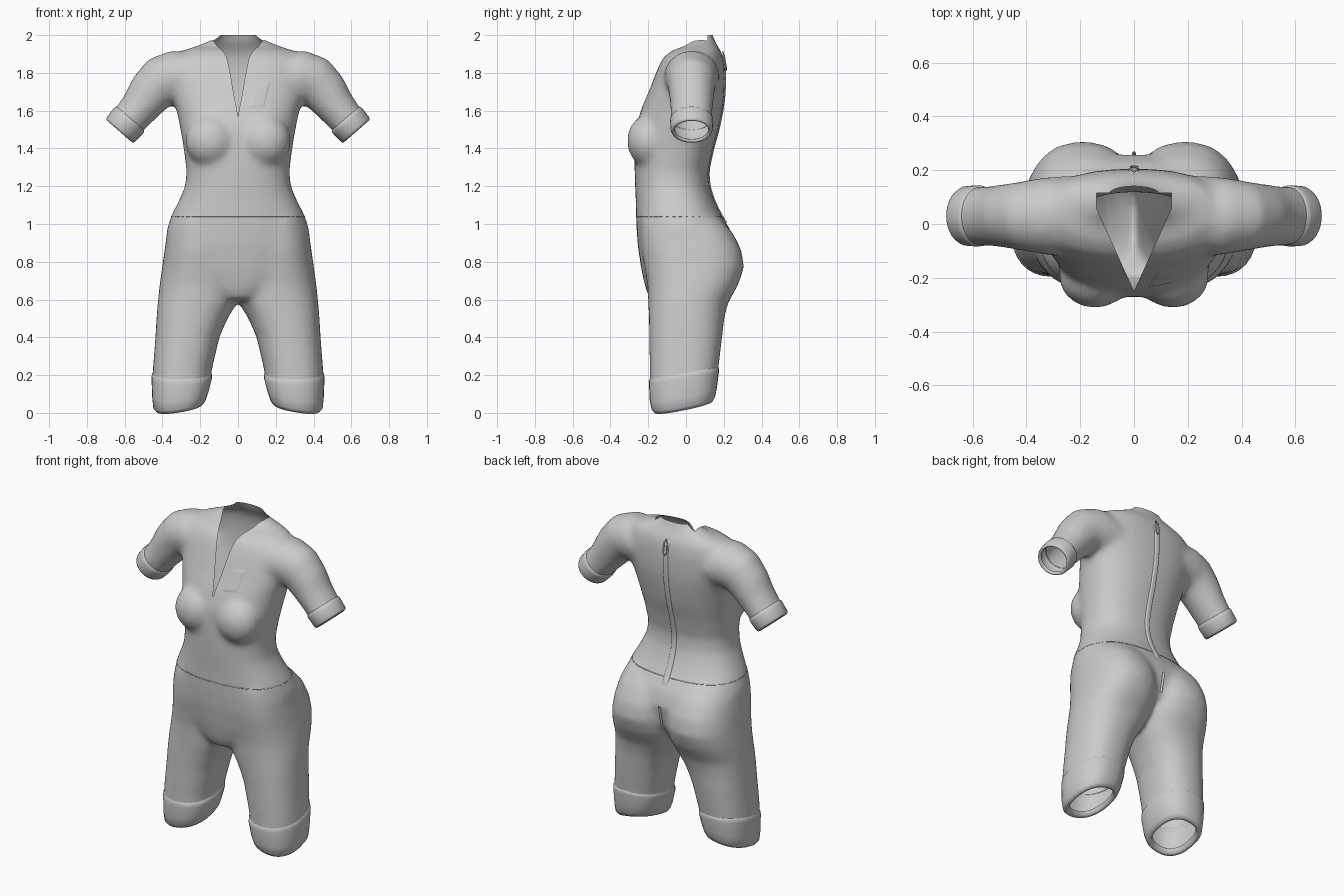
import bpy, bmesh, math
from mathutils import Vector, Matrix
from mathutils.bvhtree import BVHTree

if "Cube" in bpy.data.objects:
    bpy.data.objects.remove(bpy.data.objects["Cube"])

N = 32


def add_object(name, bm):
    me = bpy.data.meshes.new(name)
    bm.to_mesh(me)
    bm.free()
    for p in me.polygons:
        p.use_smooth = True
    ob = bpy.data.objects.new(name, me)
    bpy.context.collection.objects.link(ob)
    return ob


def sq(v, e):
    return math.copysign(abs(v) ** e, v)


def ring(cx, hw, y0, y1, z, tx=0, ty=0, e=0.85):
    """Rounded horizontal section; tx, ty tilt it."""
    pts = []
    for i in range(N):
        a = 2 * math.pi * i / N
        dx = hw * sq(math.cos(a), e)
        y = (y0 + y1) / 2 + (y1 - y0) / 2 * sq(math.sin(a), e)
        pts.append(Vector((cx + dx, y, z + tx * dx + ty * y)))
    return pts


def arm_ring(x, z, r, ry, ang, y=0.03):
    """Section across the arm; ang is the arm direction below horizontal."""
    u = Vector((math.sin(ang), 0, math.cos(ang)))
    return [Vector((x, y, z)) + u * r * math.cos(2 * math.pi * i / N)
            + Vector((0, ry * math.sin(2 * math.pi * i / N), 0)) for i in range(N)]


def loft(bm, rings, side=1, caps=True):
    vs = [[bm.verts.new((p.x * side, p.y, p.z)) for p in r] for r in rings]
    fs = []
    for a, b in zip(vs, vs[1:]):
        for i in range(N):
            j = (i + 1) % N
            fs.append(bm.faces.new((a[i], a[j], b[j], b[i])))
    if caps:
        fs += [bm.faces.new(vs[0]), bm.faces.new(vs[-1])]
    bmesh.ops.recalc_face_normals(bm, faces=fs)


# Body volumes: torso, legs, sleeves, bust
bm = bmesh.new()
torso = [(.60, .10, -.19, .08), (.66, .22, -.215, .15), (.75, .33, -.235, .23),
         (.88, .385, -.255, .262), (.97, .378, -.262, .235), (1.05, .352, -.265, .185),
         (1.12, .315, -.266, .15), (1.2, .280, -.27, .123), (1.28, .273, -.272, .117),
         (1.4, .288, -.272, .143), (1.5, .305, -.268, .172), (1.6, .325, -.240, .192),
         (1.68, .35, -.205, .203), (1.76, .36, -.175, .206), (1.83, .36, -.148, .204),
         (1.885, .335, -.12, .196), (1.92, .29, -.075, .183), (1.942, .22, -.01, .168),
         (1.965, .165, .01, .155), (1.985, .12, .02, .145), (2.03, .09, .03, .138)]
loft(bm, [ring(0, hw, y0, y1, z) for z, hw, y0, y1 in torso])
legs = [(.10, .15, .455, -.192, .165), (.22, .14, .452, -.192, .170), (.40, .098, .438, -.194, .192),
        (.50, .055, .432, -.197, .203), (.58, .005, .426, -.20, .222), (.68, -.02, .415, -.205, .278),
        (.77, -.02, .402, -.22, .308), (.86, -.02, .39, -.235, .295), (.95, -.02, .375, -.24, .25),
        (1.03, 0, .345, -.24, .18)]
arms = [(.20, 1.77, .13, .15, 0), (.33, 1.78, .142, .145, 10), (.41, 1.755, .135, .130, 30),
        (.47, 1.69, .122, .120, 45), (.52, 1.62, .105, .113, 48), (.57, 1.558, .096, .110, 49),
        (.63, 1.49, .096, .110, 49)]
for s in (1, -1):
    loft(bm, [ring((a + b) / 2, (b - a) / 2, y0, y1, z) for z, a, b, y0, y1 in legs], s)
    loft(bm, [arm_ring(x, z, r, ry, math.radians(d)) for x, z, r, ry, d in arms], s)
    bmesh.ops.create_uvsphere(bm, u_segments=24, v_segments=16, radius=1,
                              matrix=Matrix.Translation((s * .145, -.195, 1.44))
                              @ Matrix.Diagonal((.135, .118, .14, 1)))
volume = add_object("body_volume", bm)
mod = volume.modifiers.new("remesh", 'REMESH')
mod.mode = 'VOXEL'
mod.voxel_size = 0.016
mod = volume.modifiers.new("smooth", 'SMOOTH')
mod.factor = 0.5
mod.iterations = 16
dg = bpy.context.evaluated_depsgraph_get()
bm = bmesh.new()
bm.from_mesh(volume.evaluated_get(dg).to_mesh())
bpy.data.objects.remove(volume)


def cut(planes, zone, drop):
    """Slice the faces in a zone along planes, then delete the unwanted side."""
    for co, no in planes:
        fs = [f for f in bm.faces if zone(f.calc_center_median())]
        geom = fs + list({e for f in fs for e in f.edges}) + list({v for f in fs for v in f.verts})
        bmesh.ops.bisect_plane(bm, geom=geom, plane_co=co, plane_no=no, dist=1e-5)
    bad = [f for f in bm.faces if drop(f.calc_center_median())]
    bmesh.ops.delete(bm, geom=bad, context='FACES')


# Leg openings, arm openings and the V neck
cut([((0, 0, .205), (0, -.17, 1))], lambda c: c.z < .4, lambda c: c.z < .205 + .17 * c.y)
arm_dir = Vector((math.cos(math.radians(49)), 0, -math.sin(math.radians(49))))
for s in (1, -1):
    co = Vector((s * .575, .03, 1.552))
    no = Vector((s * arm_dir.x, 0, arm_dir.z))
    cut([(co, no)], lambda c: c.x * s > .4 and c.z > 1.3,
        lambda c: c.x * s > .4 and c.z > 1.3 and (c - co).dot(no) > 0)
k = .452
cut([((0, -.25, 0), (1, -k, 0)), ((0, -.25, 0), (-1, -k, 0)), ((.14, 0, 0), (1, 0, 0)),
     ((-.14, 0, 0), (1, 0, 0)), ((0, .115, 0), (0, 1, 0))],
    lambda c: c.z > 1.5 and abs(c.x) < .2,
    lambda c: c.z > 1.5 and c.y < .115 and abs(c.x) < min(.14, k * (c.y + .25)))
cut([((0, 0, 2), (0, 0, 1))], lambda c: c.z > 1.9, lambda c: c.z > 2)
bvh = BVHTree.FromBMesh(bm)
add_object("suit_body", bm)

# Leg and sleeve cuffs with turned-in rims
leg_cuff = [(.215, .297, .152, -.188, .166, 0, .17), (.205, .297, .159, -.195, .174, 0, .17),
            (.185, .298, .160, -.196, .174, 0, .17), (.10, .305, .149, -.192, .163, -.1, .18),
            (.055, .309, .140, -.182, .154, -.16, .2), (.036, .309, .126, -.168, .142, -.16, .2),
            (.040, .309, .110, -.150, .126, -.16, .2), (.065, .309, .104, -.144, .120, -.16, .2)]
arm_cuff = [(-.008, .094, .106), (0, .101, .113), (.015, .102, .114), (.07, .099, .111),
            (.082, .094, .105), (.084, .085, .094), (.070, .079, .088)]
for s, side in ((1, "left"), (-1, "right")):
    bm = bmesh.new()
    loft(bm, [ring(cx, hw, y0, y1, z, tx, ty) for z, cx, hw, y0, y1, tx, ty in leg_cuff], s, False)
    add_object(side + "_leg_cuff", bm)
    bm = bmesh.new()
    loft(bm, [arm_ring(.573 + arm_dir.x * t, 1.554 + arm_dir.z * t, r, ry, math.radians(49))
              for t, r, ry in arm_cuff], s, False)
    add_object(side + "_sleeve_cuff", bm)


def panel(name, corners, front, nu, nv, lift):
    """Patch laid on the body; corners are (x, z) in order around."""
    a, b, c, d = [Vector(p) for p in corners]
    bm = bmesh.new()
    sgn = -1 if front else 1
    grid = []
    for j in range(nv + 1):
        row = []
        for i in range(nu + 1):
            p = a.lerp(b, i / nu).lerp(d.lerp(c, i / nu), j / nv)
            hit = bvh.ray_cast(Vector((p.x, sgn, p.y)), Vector((0, -sgn, 0)))[0]
            y = hit.y if hit else sgn * .15
            edge = i in (0, nu) or j in (0, nv)
            row.append(bm.verts.new((p.x, y + sgn * (0.0005 if edge else lift), p.y)))
        grid.append(row)
    for r, q in zip(grid, grid[1:]):
        for i in range(nu):
            bm.faces.new((r[i], r[i + 1], q[i + 1], q[i]))
    bmesh.ops.recalc_face_normals(bm, faces=bm.faces)
    return add_object(name, bm)


# Chest patch and back zip strip
panel("chest_patch", [(.05, 1.61), (.14, 1.62), (.17, 1.75), (.09, 1.74)], True, 12, 12, .004)
panel("back_zip_strip", [(-.018, 1.0), (.018, 1.0), (.018, 1.9), (-.018, 1.9)], False, 6, 60, .007)


def tube(name, pts, r, cyclic=False):
    cu = bpy.data.curves.new(name, 'CURVE')
    cu.dimensions = '3D'
    cu.bevel_depth = r
    cu.bevel_resolution = 1
    sp = cu.splines.new('POLY')
    sp.points.add(len(pts) - 1)
    for p, q in zip(sp.points, pts):
        p.co = (*q, 1)
    sp.use_cyclic_u = cyclic
    bpy.context.collection.objects.link(bpy.data.objects.new(name, cu))


# Waist seam, zip pull and pull cord
seam = []
for i in range(64):
    d = Vector((math.cos(i * math.pi / 32), math.sin(i * math.pi / 32), 0))
    o = Vector((0, -.03, 1.04))
    hit = bvh.ray_cast(o + d, -d)[0]
    if hit:
        seam.append(hit - d * .001)
tube("waist_seam", seam, .003, True)


def back_y(z):
    hit = bvh.ray_cast(Vector((.001, 1, z)), Vector((0, -1, 0)))[0]
    return hit.y if hit else .15


tube("zip_pull", [(x, back_y(z) + .01, z) for x, z in
                  ((0, 1.91), (-.01, 1.89), (-.012, 1.83), (0, 1.815), (.012, 1.83), (.01, 1.89))],
     .004, True)
tube("pull_cord", [(0, back_y(z) + .006, z) for z in (.76, .79, .82, .85, .88)], .007)
